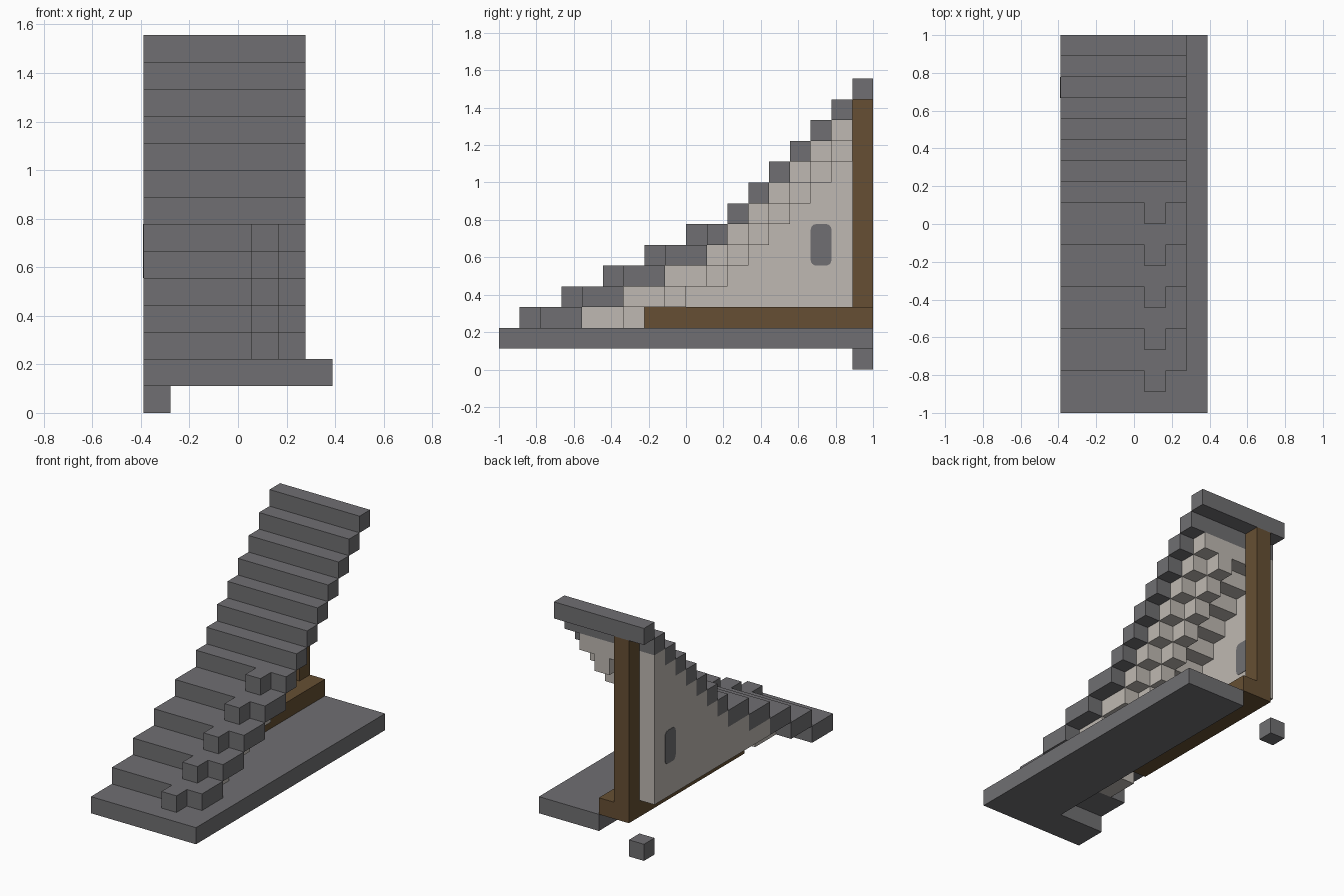
import bpy
import math

cube = bpy.data.objects.get("Cube")
if cube:
    bpy.data.objects.remove(cube)

U = 1 / 9          # one building cell
OX, OY = 3.5, 9    # half the footprint, in cells


def material(name, rgb):
    m = bpy.data.materials.new(name)
    m.use_nodes = True
    m.diffuse_color = (*rgb, 1)
    m.node_tree.nodes["Principled BSDF"].inputs["Base Color"].default_value = (*rgb, 1)
    return m


stone = material("grey stone", (0.162, 0.159, 0.168))
plaster = material("pale plaster", (0.52, 0.485, 0.445))
timber = material("brown timber", (0.133, 0.078, 0.033))


def mesh_object(name, verts, faces, mat):
    mesh = bpy.data.meshes.new(name)
    mesh.from_pydata(verts, [], faces)
    mesh.materials.append(mat)
    ob = bpy.data.objects.new(name, mesh)
    bpy.context.collection.objects.link(ob)
    return ob


def prism(name, outline, z0, z1, mat):
    """Upright prism from a counter-clockwise plan, in cells."""
    n = len(outline)
    verts = [((x - OX) * U, (y - OY) * U, z * U) for z in (z0, z1) for x, y in outline]
    faces = [tuple(reversed(range(n))), tuple(range(n, 2 * n))]
    faces += [(i, (i + 1) % n, n + (i + 1) % n, n + i) for i in range(n)]
    return mesh_object(name, verts, faces, mat)


def box(name, x, y, z, mat):
    plan = [(x[0], y[0]), (x[1], y[0]), (x[1], y[1]), (x[0], y[1])]
    return prism(name, plan, z[0], z[1], mat)


# Ground slab and the loose block behind it
prism("base_slab", [(0, 0), (7, 0), (7, 18), (3, 18), (3, 2), (0, 2)], 1, 2, stone)
box("foot_block", (0, 1), (17, 18), (0, 1), stone)

# Treads: shallow flight with nosing blocks, then a steep flight
start, end = {}, {}
for z in range(2, 14):
    start[z] = 2 * z - 2 if z < 6 else z + 4
    end[z] = start[z] + (2 if z < 6 else 1)
    a, b = start[z], end[z]
    if z < 7:
        plan = [(0, a), (4, a), (4, a - 1), (5, a - 1), (5, a), (6, a), (6, b), (0, b)]
    else:
        plan = [(0, a), (6, a), (6, b), (0, b)]
    prism(f"tread_{z - 1}", plan, z, z + 1, stone)

# Stepped plaster under the treads, with one deeper rib
for z in range(2, 12):
    a, b = end[z], end[z + 1]
    rib = min(b + 1, 17)
    box(f"soffit_inner_{z - 1}", (1, 3), (a, b), (z, z + 1), plaster)
    box(f"soffit_rib_{z - 1}", (3, 4), (a, rib), (z, z + 1), plaster)
    box(f"soffit_outer_{z - 1}", (4, 5), (a, b), (z, z + 1), plaster)

# Side wall with a stepped top edge, made as one profile
profile = [(17, 12), (17, 3), (end[3], 3)]
for z in range(3, 12):
    profile.append((end[z], z + 1))
    if z < 11:
        profile.append((end[z + 1], z + 1))
n = len(profile)
verts = [((x - OX) * U, (y - OY) * U, z * U) for x in (0, 1) for y, z in profile]
faces = [tuple(range(n)), tuple(reversed(range(n, 2 * n)))]
faces += [(i, n + i, n + (i + 1) % n, (i + 1) % n) for i in range(n)]
mesh_object("side_wall", verts, faces, plaster)

# Timber frame
box("timber_beam", (1, 3), (7, 18), (2, 3), timber)
box("timber_post", (1, 2), (17, 18), (3, 13), timber)

# Rounded window plates on both faces of the wall
r, pane = 0.27, []
for k, (cy, cz) in enumerate([(16 - r, 7 - r), (15 + r, 7 - r), (15 + r, 5 + r), (16 - r, 5 + r)]):
    for s in range(5):
        t = math.pi / 2 * (k + s / 4)
        pane.append((cy + r * math.cos(t), cz + r * math.sin(t)))
m = len(pane)
for name, x0, x1 in (("window_outside", -0.02, 0.01), ("window_inside", 0.99, 1.02)):
    verts = [((x - OX) * U, (y - OY) * U, z * U) for x in (x0, x1) for y, z in pane]
    faces = [tuple(reversed(range(m))), tuple(range(m, 2 * m))]
    faces += [(i, (i + 1) % m, m + (i + 1) % m, m + i) for i in range(m)]
    mesh_object(name, verts, faces, stone)
